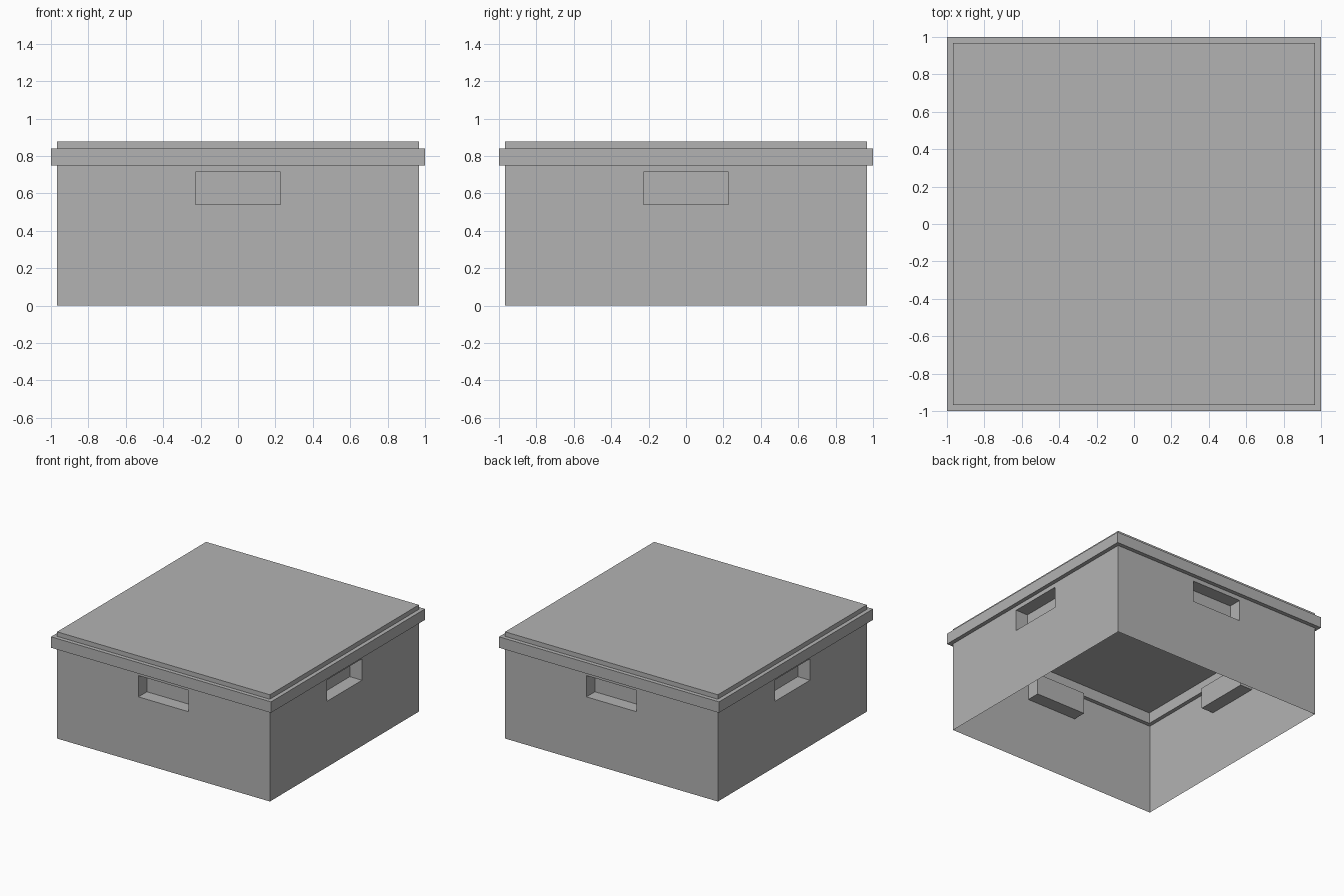
import bpy
import bmesh
from math import pi
from mathutils import Matrix, Vector

default = bpy.data.objects.get("Cube")
if default:
    bpy.data.objects.remove(default, do_unlink=True)

WALL = 0.967        # half width of the box
RIM_Z = 0.75        # underside of the lid rim
LID_Z = 0.84        # top of the lid rim
TOP_Z = 0.877
POCKET_DEPTH = 0.11

grey = bpy.data.materials.new("plain grey")
grey.use_nodes = True
grey.diffuse_color = (0.45, 0.45, 0.45, 1)
grey.node_tree.nodes["Principled BSDF"].inputs["Base Color"].default_value = grey.diffuse_color


def finish(bm, name):
    mesh = bpy.data.meshes.new(name)
    bm.to_mesh(mesh)
    bm.free()
    mesh.materials.append(grey)
    obj = bpy.data.objects.new(name, mesh)
    bpy.context.collection.objects.link(obj)
    return obj


def add_wall(bm, turn):
    """One thin wall panel with a handle pocket pushed inward."""
    xs = (-WALL, -0.228, 0.228, WALL)
    zs = (0, 0.54, 0.715, RIM_Z)
    grid = [[bm.verts.new((x, -WALL, z)) for x in xs] for z in zs]
    verts = [v for row in grid for v in row]
    for r in range(3):
        for c in range(3):
            face = bm.faces.new((grid[r][c], grid[r][c + 1],
                                 grid[r + 1][c + 1], grid[r + 1][c]))
            if r == c == 1:
                opening = face
    result = bmesh.ops.extrude_discrete_faces(bm, faces=[opening])
    back = result["faces"][0]
    for v in back.verts:
        v.co.y += POCKET_DEPTH
    verts += list(back.verts)
    bmesh.ops.rotate(bm, verts=verts, cent=Vector(), matrix=Matrix.Rotation(turn, 3, "Z"))


# Box: four thin walls, open underneath, each with a handle pocket
bm = bmesh.new()
for side in range(4):
    add_wall(bm, side * pi / 2)
bmesh.ops.remove_doubles(bm, verts=bm.verts[:], dist=0.0005)
finish(bm, "box_walls")

# Lid rim: square frame swept from a closed profile of (half width, height)
profile = [(1, RIM_Z), (1, LID_Z), (0.935, LID_Z), (0.935, RIM_Z)]
corners = [(-1, -1), (1, -1), (1, 1), (-1, 1)]
bm = bmesh.new()
loops = [[bm.verts.new((cx * h, cy * h, z)) for cx, cy in corners] for h, z in profile]
for i, lower in enumerate(loops):
    upper = loops[(i + 1) % len(loops)]
    for k in range(4):
        n = (k + 1) % 4
        bm.faces.new((lower[k], lower[n], upper[n], upper[k]))
bmesh.ops.recalc_face_normals(bm, faces=bm.faces[:])
finish(bm, "lid_rim")

# Lid top: raised flat slab closing the frame
bm = bmesh.new()
size = Matrix.Diagonal((2 * WALL, 2 * WALL, TOP_Z - LID_Z, 1))
bmesh.ops.create_cube(bm, size=1, matrix=Matrix.Translation((0, 0, (TOP_Z + LID_Z) / 2)) @ size)
finish(bm, "lid_top")
